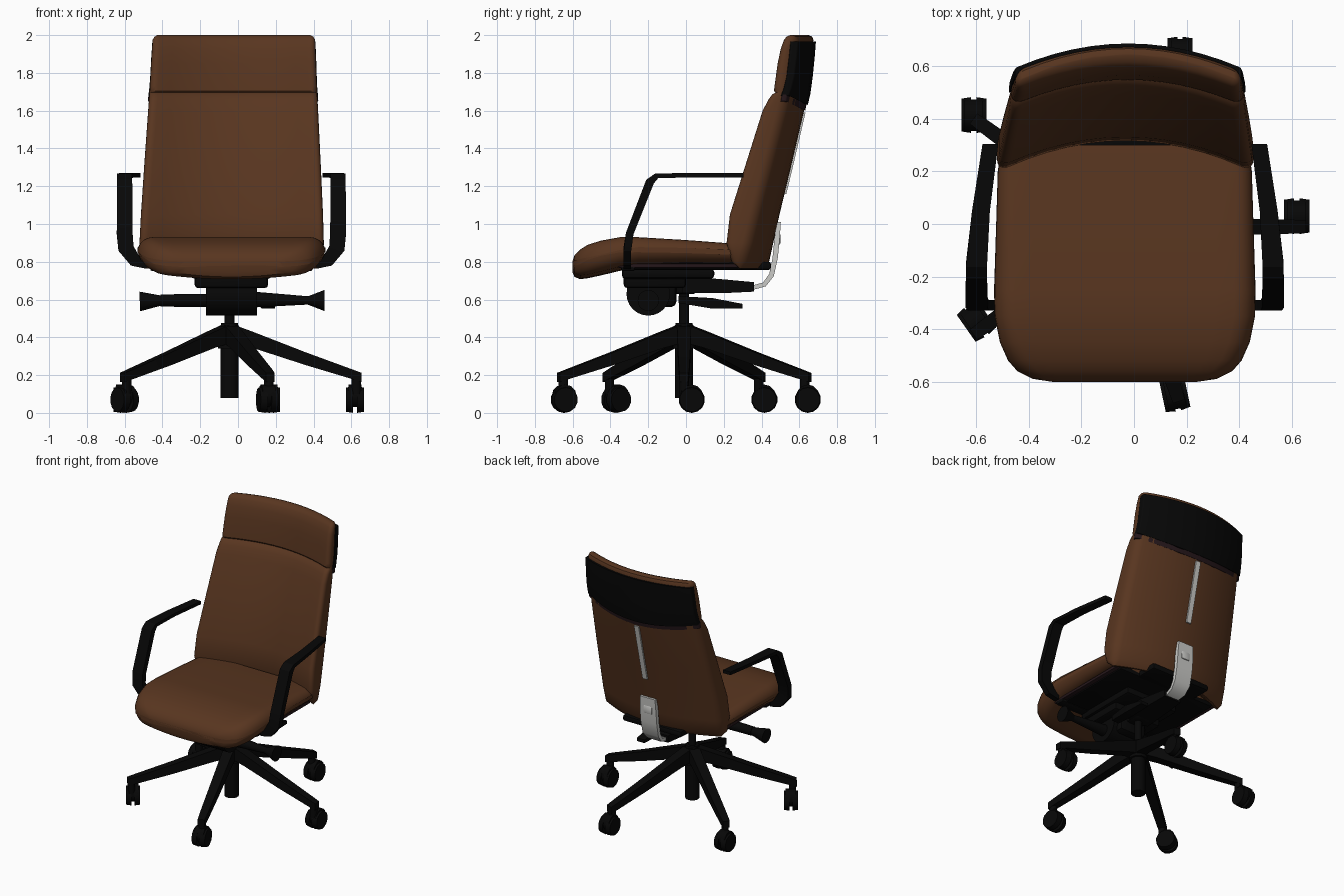
import bpy, bmesh, math
from mathutils import Vector

if "Cube" in bpy.data.objects:
    bpy.data.objects.remove(bpy.data.objects["Cube"])

CX = -0.035            # mirror plane of seat, back and armrests
BX, BY = -0.045, -0.01  # centre of the base


def material(name, rgb):
    m = bpy.data.materials.new(name)
    m.diffuse_color = (*rgb, 1)
    m.use_nodes = True
    m.node_tree.nodes["Principled BSDF"].inputs["Base Color"].default_value = m.diffuse_color
    return m


LEATHER = material("brown leather", (0.098, 0.036, 0.014))
BLACK = material("black plastic", (0.0022, 0.0022, 0.0022))
SILVER = material("silver metal", (0.60, 0.60, 0.58))
TRIM = material("dark trim", (0.018, 0.008, 0.010))


def finish(name, bm, mat, angle=40):
    bmesh.ops.recalc_face_normals(bm, faces=bm.faces)
    me = bpy.data.meshes.new(name)
    bm.to_mesh(me)
    bm.free()
    ob = bpy.data.objects.new(name, me)
    bpy.context.collection.objects.link(ob)
    me.materials.append(mat)
    bpy.ops.object.select_all(action='DESELECT')
    ob.select_set(True)
    bpy.context.view_layer.objects.active = ob
    bpy.ops.object.shade_smooth_by_angle(angle=math.radians(angle))
    return ob


def loft(name, rings, mat, angle=40):
    bm = bmesh.new()
    rows = [[bm.verts.new(p) for p in r] for r in rings]
    n = len(rows[0])
    for a, b in zip(rows, rows[1:]):
        for i in range(n):
            bm.faces.new((a[i], a[(i + 1) % n], b[(i + 1) % n], b[i]))
    bm.faces.new(rows[0])
    bm.faces.new(rows[-1])
    return finish(name, bm, mat, angle)


def sweep(name, rows, mat, angle=30):
    """Rectangular section: each row is a centre and two half-extent vectors."""
    rings = []
    for p, a, b in rows:
        p, a, b = Vector(p), Vector(a), Vector(b)
        rings.append([p + a + b, p - a + b, p - a - b, p + a - b])
    return loft(name, rings, mat, angle)


def rounded(hw, ht, r):
    """Rounded rectangle outline with subdivided long edges."""
    pts = []
    r = min(r, ht * 0.98)
    for sx, sy, a0 in ((1, 1, 0), (-1, 1, 90), (-1, -1, 180), (1, -1, 270)):
        for k in range(6):
            a = math.radians(a0 + 18 * k)
            pts.append((sx * (hw - r) + r * math.cos(a), sy * (ht - r) + r * math.sin(a)))
        if sx == sy:
            pts += [(sx * (hw - r) * (1 - k / 6), sy * ht) for k in range(1, 12)]
    return pts


def box(name, lo, hi, mat, bevel=0.012):
    bm = bmesh.new()
    bmesh.ops.create_cube(bm, size=1)
    for v in bm.verts:
        v.co = [(l + h) / 2 + c * (h - l) for l, h, c in zip(lo, hi, v.co)]
    bmesh.ops.bevel(bm, geom=bm.edges[:], offset=bevel, segments=2, affect='EDGES', profile=0.5)
    return finish(name, bm, mat)


def rod(name, p0, p1, r0, r1, mat, n=20):
    p0, p1 = Vector(p0), Vector(p1)
    bm = bmesh.new()
    bmesh.ops.create_cone(bm, cap_ends=True, segments=n, radius1=r0, radius2=r1, depth=(p1 - p0).length)
    q = (p1 - p0).to_track_quat('Z', 'Y')
    for v in bm.verts:
        v.co = q @ v.co + (p0 + p1) / 2
    return finish(name, bm, mat)


# Backrest: horizontal sections (z, front y at side, rear y at middle, half width)
BACK = [(0.765, 0.28, 0.415, 0.455), (0.80, 0.225, 0.44, 0.485), (0.90, 0.198, 0.462, 0.488),
        (1.05, 0.216, 0.495, 0.482), (1.30, 0.295, 0.555, 0.468), (1.60, 0.39, 0.625, 0.450),
        (1.66, 0.422, 0.637, 0.446), (1.685, 0.44, 0.643, 0.444), (1.695, 0.458, 0.646, 0.443),
        (1.705, 0.45, 0.648, 0.443), (1.73, 0.453, 0.652, 0.442), (1.85, 0.470, 0.664, 0.437),
        (1.93, 0.487, 0.672, 0.433), (1.975, 0.507, 0.674, 0.430), (1.992, 0.524, 0.668, 0.42),
        (2.00, 0.55, 0.65, 0.405)]


def back_at(z):
    for a, b in zip(BACK, BACK[1:]):
        if a[0] <= z <= b[0]:
            t = (z - a[0]) / (b[0] - a[0])
            return [p + t * (q - p) for p, q in zip(a, b)]


def depth(z):
    return 0.122 - 0.024 * (z - 0.77)


def curved_section(z, front, rear, hw, r, lift=0):
    mid, ht = (front + rear) / 2, (rear - front) / 2
    cx = CX + 0.011 * (z - 0.77)
    return [(cx + x, mid + t - depth(z) * (x / hw) ** 2, z + lift * (x / hw) ** 2)
            for x, t in rounded(hw, ht, r)]


loft("backrest", [curved_section(z, f + depth(z), r, hw, 0.045) for z, f, r, hw in BACK], LEATHER)


# Rear headrest panel and the trim strip below it
def rear_panel(name, levels, inset, out, mat):
    rings = []
    for z, lift in levels:
        _, _, r, hw = back_at(z)
        rings.append(curved_section(z, r - inset, r + out, hw + 0.001, 0.008, lift))
    loft(name, rings, mat)


rear_panel("rear_headrest_panel", ((1.63, 0.05), (1.69, 0.03), (1.78, 0), (1.88, 0), (1.965, 0)),
           0.03, 0.014, BLACK)
rear_panel("rear_panel_trim", ((1.60, 0.05), (1.635, 0.05)), 0.025, 0.006, TRIM)

# Seat cushion: sections along y (y, top z, bottom z, half width)
SEAT = [(-0.602, 0.80, 0.745, 0.27), (-0.59, 0.835, 0.72, 0.35), (-0.56, 0.865, 0.708, 0.41),
        (-0.52, 0.89, 0.713, 0.445), (-0.45, 0.912, 0.728, 0.476), (-0.35, 0.93, 0.752, 0.496),
        (-0.25, 0.93, 0.768, 0.498), (0.0, 0.915, 0.775, 0.49), (0.2, 0.90, 0.775, 0.484),
        (0.30, 0.89, 0.775, 0.47)]
seat_rings = []
for y, top, bot, hw in SEAT:
    mid, ht = (top + bot) / 2, (top - bot) / 2
    seat_rings.append([(CX + x, y, mid + t + (0.03 * (x / hw) ** 2 if t < 0 else 0))
                       for x, t in rounded(hw, ht, 0.08)])
loft("seat_cushion", seat_rings, LEATHER)

# Underside of the seat
box("seat_pan", (CX - 0.40, -0.33, 0.757), (CX + 0.40, 0.30, 0.795), BLACK)
box("seat_pan_rear", (CX - 0.24, 0.25, 0.757), (CX + 0.24, 0.45, 0.80), BLACK)
box("seat_pan_trim", (CX - 0.43, -0.36, 0.768), (CX + 0.43, 0.28, 0.79), TRIM, 0.005)
box("armrest_crossbar", (CX - 0.43, -0.345, 0.75), (CX + 0.43, -0.27, 0.785), BLACK)

# Tilt mechanism
box("mechanism_housing", (-0.23, -0.33, 0.66), (0.16, 0.0, 0.765), BLACK, 0.02)
box("mechanism_plate", (-0.25, -0.34, 0.71), (0.18, 0.15, 0.765), BLACK, 0.02)
rod("mechanism_drum", (-0.17, -0.2, 0.63), (0.10, -0.2, 0.63), 0.115, 0.115, BLACK, 24)
box("mechanism_block", (-0.15, -0.25, 0.56), (0.07, -0.05, 0.70), BLACK, 0.03)
box("mechanism_socket", (-0.11, -0.08, 0.63), (0.02, 0.06, 0.72), BLACK, 0.02)
sweep("back_support_bar", [((CX, -0.02, 0.68), (0.1, 0, 0), (0, 0, 0.045)),
                           ((CX, 0.22, 0.67), (0.08, 0, 0), (0, 0, 0.035)),
                           ((CX, 0.36, 0.667), (0.07, 0, 0), (0, 0, 0.025))], BLACK)
sweep("height_paddle", [((0.13, -0.04, 0.60), (0.03, 0, 0), (0, 0, 0.018)),
                        ((0.16, 0.14, 0.58), (0.035, 0, 0), (0, 0, 0.028)),
                        ((0.16, 0.30, 0.565), (0.03, 0, 0), (0, 0, 0.012))], BLACK)
rod("left_lever", (-0.15, -0.2, 0.595), (-0.41, -0.2, 0.595), 0.036, 0.032, BLACK)
rod("left_lever_knob", (-0.40, -0.2, 0.595), (-0.52, -0.2, 0.59), 0.025, 0.052, BLACK)
rod("right_lever", (0.08, -0.2, 0.60), (0.40, -0.2, 0.595), 0.042, 0.02, BLACK)
rod("right_lever_knob", (0.37, -0.2, 0.595), (0.458, -0.2, 0.595), 0.022, 0.056, BLACK)

# Silver spine on the back
sweep("spine_strip", [((CX, back_at(z)[2] - 0.002, z), (0.019, 0, 0), (0, 0.012, 0))
                      for z in (1.16, 1.30, 1.45, 1.59)], SILVER)
sweep("spine_bracket", [((CX, y, z), (w, 0, 0), (0, by, bz)) for y, z, w, by, bz in (
    (0.35, 0.662, 0.05, 0, -0.012), (0.415, 0.68, 0.06, 0.007, -0.01),
    (0.453, 0.73, 0.065, 0.012, -0.006), (0.472, 0.82, 0.066, 0.014, 0),
    (0.482, 0.92, 0.066, 0.014, 0), (0.490, 1.01, 0.062, 0.012, 0))], SILVER, 50)
box("spine_button", (CX - 0.035, 0.47, 0.89), (CX + 0.035, 0.50, 0.95), SILVER, 0.008)

# Armrests: flat loops, mirrored
ARM = [((0.45, -0.31, 0.785), (0, 0, -0.022), (0, 0.02, 0)),
       ((0.51, -0.31, 0.805), (0.022, 0, -0.025), (0, 0.02, 0)),
       ((0.558, -0.31, 0.87), (0.04, 0, -0.012), (0, 0.02, 0)),
       ((0.565, -0.298, 0.95), (0.042, 0, 0), (0, 0.02, -0.004)),
       ((0.565, -0.19, 1.225), (0.04, 0, 0), (0, 0.02, -0.010)),
       ((0.565, -0.155, 1.255), (0.04, 0, 0), (0, 0.008, -0.012)),
       ((0.548, 0.05, 1.259), (0.034, 0, 0), (0, 0, -0.012)),
       ((0.512, 0.305, 1.259), (0.03, 0, 0), (0, 0, -0.012))]
for side, s in (("right", 1), ("left", -1)):
    sweep(side + "_armrest", [((CX + s * p[0], p[1], p[2]), (s * a[0], a[1], a[2]), b)
                              for p, a, b in ARM], BLACK)

# Gas lift column
rod("column_sleeve", (BX, BY, 0.08), (BX, BY, 0.46), 0.048, 0.048, BLACK)
rod("base_hub", (BX, BY, 0.34), (BX, BY, 0.475), 0.062, 0.045, BLACK)
rod("column_piston", (BX, BY, 0.45), (BX, BY, 0.68), 0.026, 0.026, BLACK)

# Five-star base with twin-wheel casters (caster x, y, turn)
CASTERS = [(0.62, 0.03, 0), (0.175, 0.645, 0), (-0.61, 0.415, 0), (-0.60, -0.37, 35), (0.155, -0.645, 12)]
for i, (cx, cy, turn) in enumerate(CASTERS):
    ang = math.radians(72 * i)
    d = Vector((math.cos(ang), math.sin(ang), 0))
    side = Vector((-d.y, d.x, 0))
    hub = Vector((BX, BY, 0))
    sweep(f"base_arm_{i}", [(hub + d * r + Vector((0, 0, z)), side * w, (0, 0, h)) for r, z, w, h in (
        (0.0, 0.425, 0.038, 0.05), (0.12, 0.388, 0.036, 0.043), (0.40, 0.288, 0.032, 0.034),
        (0.64, 0.208, 0.027, 0.026), (0.70, 0.188, 0.024, 0.024))], BLACK)
    end = hub + d * 0.672
    rod(f"caster_stem_{i}", end + Vector((0, 0, 0.10)), end + Vector((0, 0, 0.20)), 0.025, 0.025, BLACK, 12)
    t = math.radians(turn)
    axle = Vector((math.cos(t), math.sin(t), 0))
    c = Vector((cx, cy, 0.07))
    for name, s in (("a", 1), ("b", -1)):
        rod(f"caster_wheel_{i}{name}", c + axle * 0.01 * s, c + axle * 0.048 * s, 0.07, 0.064, BLACK, 14)
    up = Vector((0, 0, 0.02))
    rod(f"caster_hood_{i}", c + up - axle * 0.035, c + up + axle * 0.035, 0.06, 0.06, BLACK, 12)
